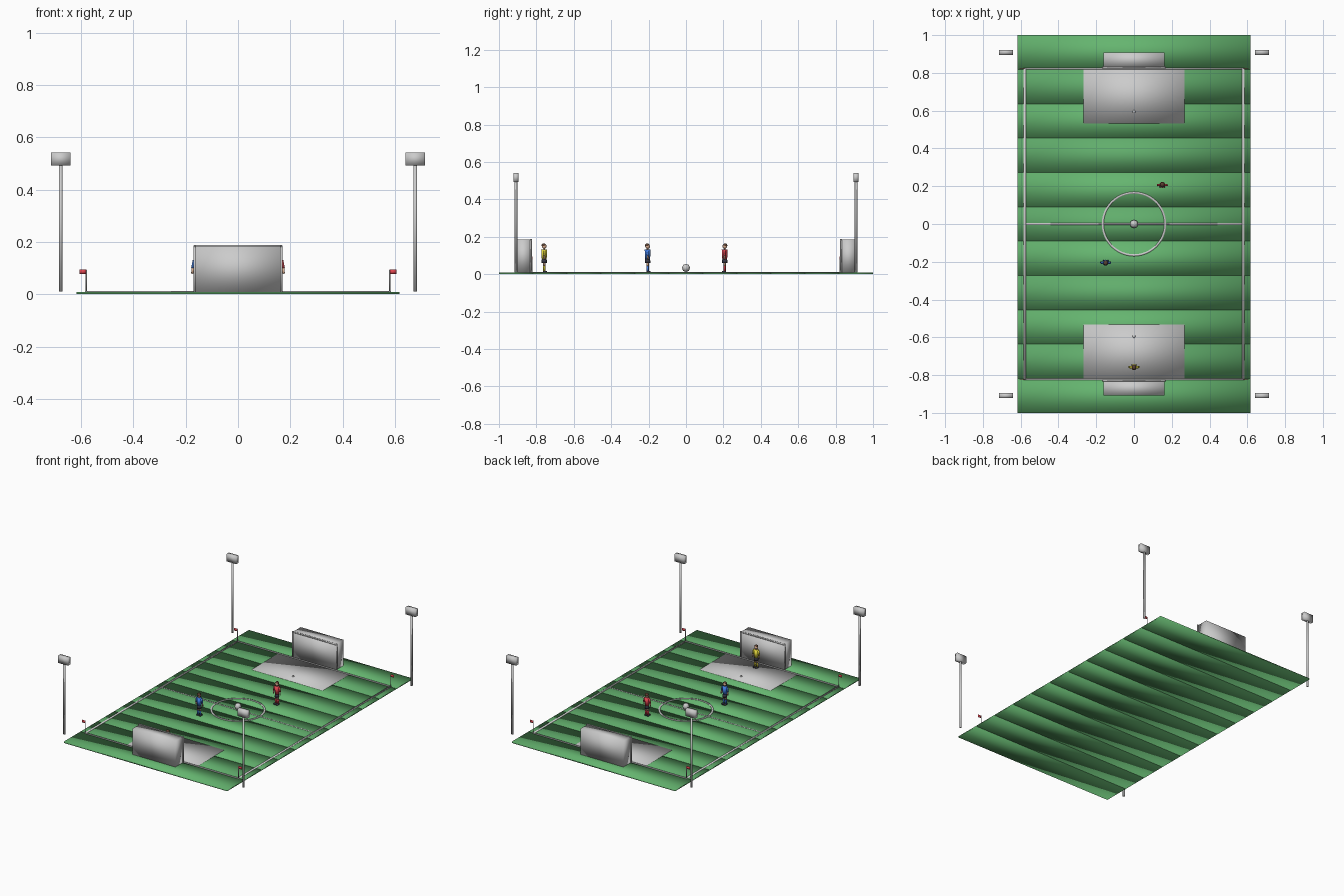
import bpy, bmesh
from math import pi
from mathutils import Matrix, Vector

if "Cube" in bpy.data.objects:
    bpy.data.objects.remove(bpy.data.objects["Cube"])


def material(name, rgb):
    m = bpy.data.materials.new(name)
    m.diffuse_color = (*rgb, 1)
    m.use_nodes = True
    m.node_tree.nodes["Principled BSDF"].inputs["Base Color"].default_value = m.diffuse_color
    return m


GREEN_A = material("grass_light", (0.13, 0.46, 0.16))
GREEN_B = material("grass_dark", (0.12, 0.42, 0.15))
RED = material("red", (0.75, 0.06, 0.08))
BLUE = material("blue", (0.05, 0.2, 0.75))
YELLOW = material("yellow", (0.8, 0.7, 0.05))
SKIN = material("skin", (0.75, 0.45, 0.3))
HAIR = material("hair", (0.1, 0.05, 0.03))
DARK = material("dark", (0.04, 0.04, 0.06))


def finish(name, bm, mat=None, smooth=True):
    me = bpy.data.meshes.new(name)
    for f in bm.faces:
        f.smooth = smooth
    bm.to_mesh(me)
    bm.free()
    ob = bpy.data.objects.new(name, me)
    bpy.context.collection.objects.link(ob)
    if mat:
        me.materials.append(mat)
    return ob


def box(name, lo, hi, mat=None):
    bm = bmesh.new()
    lo, hi = Vector(lo), Vector(hi)
    bmesh.ops.create_cube(bm, size=1, matrix=Matrix.Translation((lo + hi) / 2)
                          @ Matrix.Diagonal((*(hi - lo), 1)))
    return finish(name, bm, mat)


def rod(name, a, b, r1, r2=None, mat=None, sides=10):
    bm = bmesh.new()
    a, b = Vector(a), Vector(b)
    d = b - a
    rot = d.to_track_quat('Z', 'Y').to_matrix().to_4x4()
    bmesh.ops.create_cone(bm, cap_ends=True, segments=sides, radius1=r1,
                          radius2=r1 if r2 is None else r2, depth=d.length,
                          matrix=Matrix.Translation((a + b) / 2) @ rot)
    return finish(name, bm, mat)


def ball(name, c, r, mat=None, seg=10, rings=6, scale=(1, 1, 1)):
    bm = bmesh.new()
    bmesh.ops.create_uvsphere(bm, u_segments=seg, v_segments=rings, radius=r,
                              matrix=Matrix.Translation(c) @ Matrix.Diagonal((*scale, 1)))
    return finish(name, bm, mat)


# Mown grass stripes
N, TOP = 11, 0.009
for i in range(N):
    y = -1 + 2 * i / N
    box("grass_stripe", (-0.618, y, 0), (0.618, y + 2 / N, TOP), GREEN_B if i % 2 else GREEN_A)

# Pitch markings
for s in (-1, 1):
    box("side_line", (s * 0.578 - 0.006, -0.825, TOP - 0.002), (s * 0.578 + 0.006, 0.825, 0.012))
    box("goal_line", (-0.578, s * 0.822 - 0.005, TOP - 0.002), (0.578, s * 0.822 + 0.005, 0.012))
    y0, y1 = sorted((s * 0.532, s * 0.825))
    box("penalty_area", (-0.268, y0, TOP - 0.002), (0.268, y1, 0.0105))
    rod("penalty_spot", (0, s * 0.595, TOP), (0, s * 0.595, 0.0125), 0.008)
box("halfway_line", (-0.578, -0.004, TOP - 0.002), (0.578, 0.004, 0.0105))

# Centre circle: a small square section spun round
bm = bmesh.new()
ring = [bm.verts.new((r, 0, z)) for r, z in
        ((0.16, TOP - 0.002), (0.171, TOP - 0.002), (0.171, 0.012), (0.16, 0.012))]
edges = [bm.edges.new((ring[i], ring[(i + 1) % 4])) for i in range(4)]
bmesh.ops.spin(bm, geom=ring + edges, axis=(0, 0, 1), cent=(0, 0, 0), angle=2 * pi, steps=48)
bmesh.ops.remove_doubles(bm, verts=bm.verts, dist=1e-5)
bmesh.ops.recalc_face_normals(bm, faces=bm.faces)
finish("centre_circle", bm)
rod("centre_spot", (0, 0, TOP), (0, 0, 0.012), 0.012)
ball("football", (0, 0, 0.034), 0.022, seg=10, rings=4)

# Goals: frame with a net block behind
for s in (-1, 1):
    gy = s * 0.829
    for sx in (-1, 1):
        rod("goal_post", (sx * 0.165, gy, TOP), (sx * 0.165, gy, 0.187), 0.005)
    rod("crossbar", (-0.169, gy, 0.183), (0.169, gy, 0.183), 0.005)
    y0, y1 = sorted((gy, s * 0.909))
    box("goal_net", (-0.162, y0, TOP), (0.162, y1, 0.185))

# Corner flags and floodlights
for sx in (-1, 1):
    for sy in (-1, 1):
        x, y = sx * 0.58, sy * 0.822
        rod("flag_pole", (x, y, TOP), (x, y, 0.093), 0.0025, sides=8)
        x0, x1 = sorted((x, x + sx * 0.025))
        box("corner_flag", (x0, y - 0.002, 0.078), (x1, y + 0.002, 0.094), RED)
        x, y = sx * 0.678, sy * 0.909
        rod("light_mast", (x, y, 0.01), (x, y, 0.5), 0.007)
        box("floodlight_head", (x - 0.037, y - 0.013, 0.492), (x + 0.037, y + 0.013, 0.542))


# Players; f is the facing direction along y
def player(x, y, f, kit):
    rod("torso", (x, y, 0.08), (x, y, 0.132), 0.013, 0.016, kit)
    rod("shorts", (x, y, 0.06), (x, y, 0.082), 0.015, 0.013, DARK)
    rod("neck", (x, y, 0.13), (x, y, 0.14), 0.005, mat=SKIN)
    ball("head", (x, y, 0.149), 0.0125, SKIN)
    ball("hair", (x, y - f * 0.002, 0.154), 0.0125, HAIR, scale=(1, 1, 0.85))
    for s in (-1, 1):
        rod("sleeve", (x + s * 0.017, y, 0.13), (x + s * 0.023, y, 0.1), 0.006, mat=kit)
        rod("forearm", (x + s * 0.023, y, 0.101), (x + s * 0.025, y + f * 0.003, 0.079), 0.0045, mat=SKIN)
        rod("thigh", (x + s * 0.008, y, 0.045), (x + s * 0.008, y, 0.065), 0.006, mat=SKIN)
        rod("sock", (x + s * 0.008, y, 0.015), (x + s * 0.008, y, 0.046), 0.006, mat=kit)
        y0, y1 = sorted((y - f * 0.007, y + f * 0.015))
        box("boot", (x + s * 0.008 - 0.006, y0, TOP), (x + s * 0.008 + 0.006, y1, 0.018), DARK)


player(-0.15, -0.205, 1, BLUE)
player(0.15, 0.207, -1, RED)
player(0, -0.758, 1, YELLOW)
